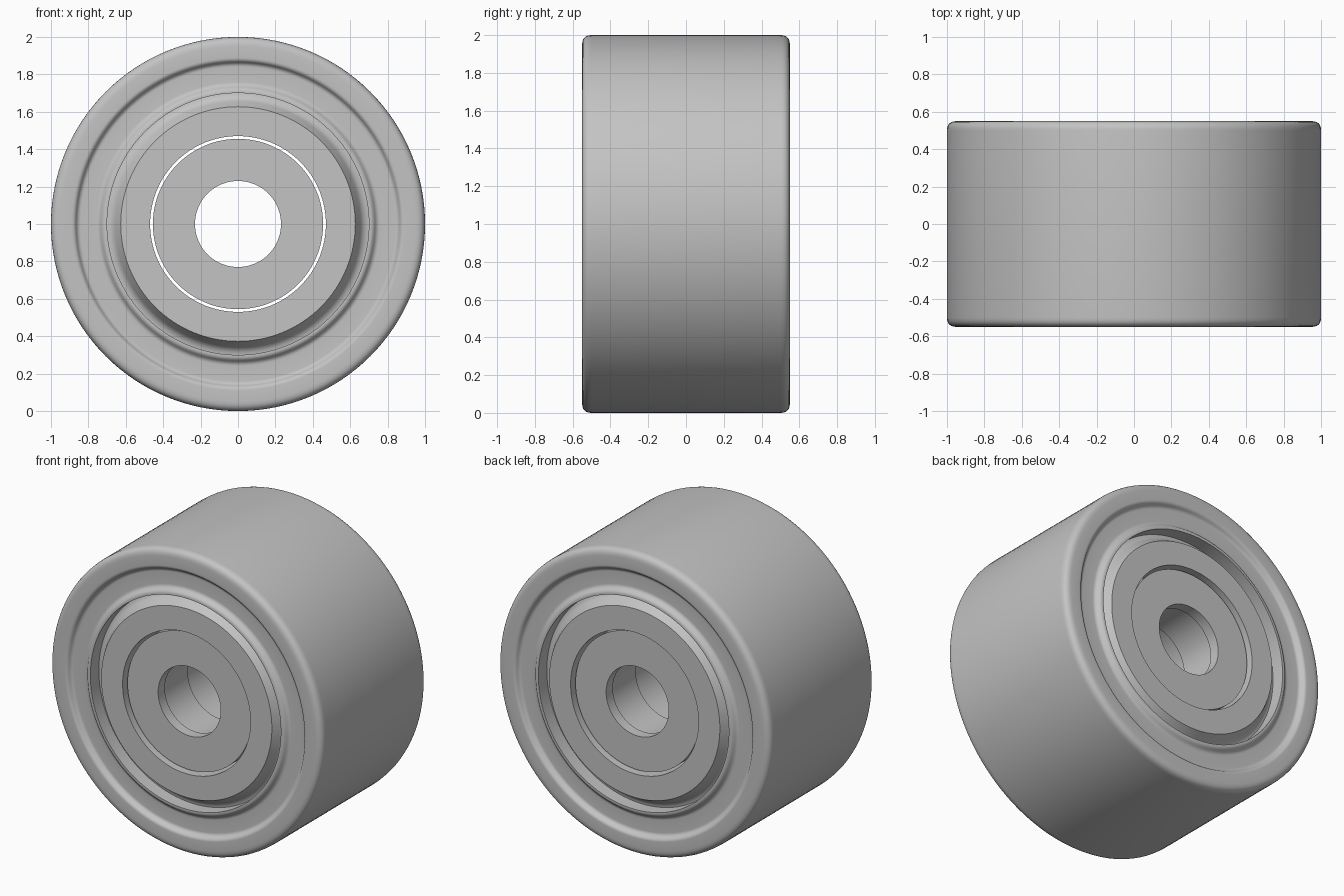
import bpy, bmesh, math
from mathutils import Vector

cube = bpy.data.objects.get("Cube")
if cube:
    bpy.data.objects.remove(cube, do_unlink=True)

SEGMENTS = 128
steel = bpy.data.materials.new("plain_grey")
steel.use_nodes = True
grey = (0.55, 0.55, 0.55, 1)
steel.diffuse_color = grey
steel.node_tree.nodes["Principled BSDF"].inputs["Base Color"].default_value = grey


def rounded(points, steps=6):
    """Replace each (radius, depth, fillet) corner by a short curve."""
    result = []
    for i, (r, y, fillet) in enumerate(points):
        corner = Vector((r, y))
        if not fillet:
            result.append(corner)
            continue
        before = Vector(points[i - 1][:2])
        after = Vector(points[(i + 1) % len(points)][:2])
        start = corner + (before - corner).normalized() * fillet
        end = corner + (after - corner).normalized() * fillet
        for k in range(steps + 1):
            t = k / steps
            result.append(start * (1 - t) ** 2 + corner * 2 * t * (1 - t) + end * t ** 2)
    return result


def lathe(name, half):
    """Mirror a half profile front to back and turn it round the y axis."""
    full = half + [(r, -y, f) for r, y, f in reversed(half)]
    profile = rounded(full)
    bm = bmesh.new()
    rings = []
    for s in range(SEGMENTS):
        a = 2 * math.pi * s / SEGMENTS
        rings.append([bm.verts.new((p.x * math.cos(a), p.y, 1 + p.x * math.sin(a)))
                      for p in profile])
    n = len(profile)
    for s in range(SEGMENTS):
        near, far = rings[s], rings[(s + 1) % SEGMENTS]
        for i in range(n):
            j = (i + 1) % n
            bm.faces.new((near[i], near[j], far[j], far[i]))
    bmesh.ops.recalc_face_normals(bm, faces=bm.faces)
    mesh = bpy.data.meshes.new(name)
    bm.to_mesh(mesh)
    bm.free()
    mesh.materials.append(steel)
    obj = bpy.data.objects.new(name, mesh)
    bpy.context.collection.objects.link(obj)
    bpy.ops.object.select_all(action="DESELECT")
    obj.select_set(True)
    bpy.context.view_layer.objects.active = obj
    bpy.ops.object.shade_smooth_by_angle(angle=math.radians(30))
    return obj


# Roller body: rounded rim, shallow recessed face and raised inner lip
lathe("roller_body", [
    (1.0, 0.55, 0.05), (0.875, 0.55, 0.015), (0.855, 0.52, 0.015),
    (0.745, 0.52, 0.015), (0.72, 0.55, 0.014), (0.70, 0.55, 0), (0.70, 0.44, 0)])

# Bearing outer ring with a sloping shoulder down into the groove
lathe("bearing_outer_ring", [
    (0.71, 0.46, 0), (0.67, 0.465, 0.03), (0.627, 0.54, 0), (0.47, 0.54, 0)])

# Inner ring, separated by a thin open gap, with a stepped bore
lathe("bearing_inner_ring", [
    (0.455, 0.51, 0), (0.23, 0.51, 0), (0.23, 0.44, 0),
    (0.25, 0.44, 0), (0.25, 0.17, 0), (0.28, 0.17, 0)])
